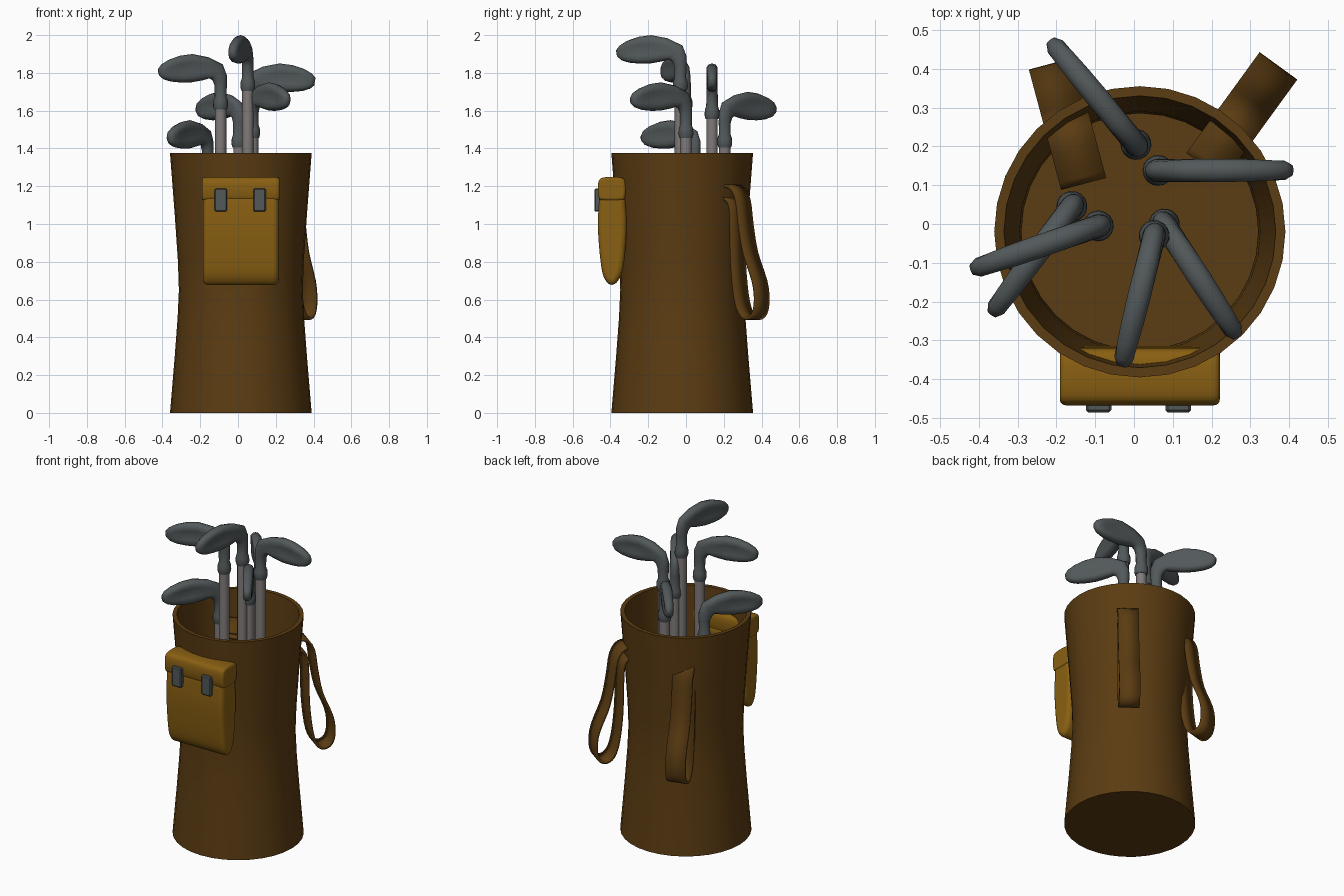
import bpy, bmesh, math
from mathutils import Vector

if "Cube" in bpy.data.objects:
    bpy.data.objects.remove(bpy.data.objects["Cube"])


def material(name, rgb):
    m = bpy.data.materials.new(name)
    m.diffuse_color = (*rgb, 1)
    m.use_nodes = True
    m.node_tree.nodes["Principled BSDF"].inputs["Base Color"].default_value = m.diffuse_color
    return m


BROWN = material("brown leather", (0.105, 0.045, 0.006))
TAN = material("mustard canvas", (0.25, 0.115, 0.006))
DARK = material("dark steel", (0.085, 0.098, 0.102))
STEEL = material("shaft steel", (0.22, 0.20, 0.195))
CX, CY = 0.015, -0.02


def finish(name, bm, mat, angle=50):
    bmesh.ops.recalc_face_normals(bm, faces=bm.faces)
    me = bpy.data.meshes.new(name)
    bm.to_mesh(me)
    bm.free()
    me.materials.append(mat)
    ob = bpy.data.objects.new(name, me)
    bpy.context.collection.objects.link(ob)
    bpy.ops.object.select_all(action='DESELECT')
    ob.select_set(True)
    bpy.context.view_layer.objects.active = ob
    bpy.ops.object.shade_smooth_by_angle(angle=math.radians(angle))
    return ob


def loft(name, rings, mat, angle=50):
    """Skin a list of closed rings and cap both ends."""
    bm = bmesh.new()
    vs = [[bm.verts.new(p) for p in r] for r in rings]
    n = len(vs[0])
    for a, b in zip(vs, vs[1:]):
        for i in range(n):
            j = (i + 1) % n
            bm.faces.new((a[i], a[j], b[j], b[i]))
    bm.faces.new(vs[0])
    bm.faces.new(vs[-1])
    return finish(name, bm, mat, angle)


def circle(x, y, z, r, n):
    return [(x + r * math.cos(2 * math.pi * i / n),
             y + r * math.sin(2 * math.pi * i / n), z) for i in range(n)]


def smooth_path(pts, steps=4, closed=False):
    """Catmull-Rom curve through 2D points."""
    P = [Vector(p) for p in pts]
    P = [P[-1]] + P + P[:2] if closed else [P[0]] + P + [P[-1]]
    out = []
    for a, b, c, d in zip(P, P[1:], P[2:], P[3:]):
        for k in range(steps):
            t = k / steps
            out.append(0.5 * (2 * b + (c - a) * t + (2 * a - 5 * b + 4 * c - d) * t * t
                              + (3 * b - a - 3 * c + d) * t ** 3))
    return out if closed else out + [P[-1]]


# Bag: waisted hollow tube with a floor
bag_profile = [(0.375, 0), (0.350, 0.3), (0.335, 0.5), (0.328, 0.65), (0.333, 0.8),
               (0.350, 1.05), (0.375, 1.375), (0.350, 1.375), (0.328, 1.05),
               (0.310, 0.8), (0.305, 0.65), (0.313, 0.5), (0.328, 0.3), (0.35, 0.03)]
loft("bag_body", [circle(CX, CY, z, r, 32) for r, z in bag_profile], BROWN)


# Pocket: side profiles extruded across x, with rounded ends
def slab(name, outline, half, bevel):
    pts = smooth_path(outline, 4, True)
    ob = loft(name, [[(CX + s * half, p.x, p.y) for p in pts] for s in (-1, 1)], TAN)
    m = ob.modifiers.new("round", 'BEVEL')
    m.width, m.segments, m.limit_method = bevel, 4, 'ANGLE'
    m.angle_limit = math.radians(60)


slab("pocket_body", [(-0.392, 0.678), (-0.425, 0.70), (-0.448, 0.77), (-0.465, 0.95),
                     (-0.463, 1.08), (-0.445, 1.16), (-0.335, 1.16), (-0.317, 1.08),
                     (-0.315, 0.95), (-0.332, 0.77), (-0.36, 0.70)], 0.201, 0.03)
slab("pocket_flap", [(-0.44, 1.125), (-0.463, 1.145), (-0.465, 1.215), (-0.44, 1.246),
                     (-0.345, 1.246), (-0.32, 1.215), (-0.322, 1.145), (-0.345, 1.125)],
     0.206, 0.018)

# Buckles
for side, x in (("left", -0.091), ("right", 0.114)):
    bm = bmesh.new()
    bmesh.ops.create_cube(bm, size=1)
    for v in bm.verts:
        v.co = (x + v.co.x * 0.066, -0.467 + v.co.y * 0.036, 1.127 + v.co.z * 0.122)
    bmesh.ops.bevel(bm, geom=bm.edges[:], offset=0.006, segments=1, affect='EDGES')
    finish("buckle_" + side, bm, DARK, 30)

# Hanging straps: ribbon loops (radius, height) that start and end inside the bag
strap_profile = [(0.23, 1.17), (0.30, 1.195), (0.37, 1.195), (0.415, 1.13), (0.435, 1.0),
                 (0.465, 0.85), (0.525, 0.70), (0.540, 0.60), (0.525, 0.525), (0.48, 0.50),
                 (0.435, 0.53), (0.405, 0.62), (0.385, 0.80), (0.38, 1.0), (0.37, 1.10),
                 (0.33, 1.135), (0.25, 1.13)]
for name, ox, oy, deg in (("strap_right", 0.05, -0.036, 54), ("strap_left", -0.071, -0.116, 105)):
    d = Vector((math.cos(math.radians(deg)), math.sin(math.radians(deg)), 0))
    across = Vector((-d.y, d.x, 0)) * 0.06
    bm = bmesh.new()
    rows = []
    for p in smooth_path(strap_profile, 3):
        c = Vector((ox, oy, p.y)) + d * p.x
        rows.append([bm.verts.new(c - across), bm.verts.new(c + across)])
    for a, b in zip(rows, rows[1:]):
        bm.faces.new((a[0], a[1], b[1], b[0]))
    ob = finish(name, bm, BROWN)
    m = ob.modifiers.new("thickness", 'SOLIDIFY')
    m.thickness, m.offset = 0.016, 0

# Club head sections: reach, height below top, tilt, half height, half thickness, dish
head = [(0, -0.295, 180, 0.034, 0.034, 0), (0, -0.275, 180, 0.040, 0.040, 0),
        (0, -0.245, 180, 0.038, 0.038, 0), (0, -0.225, 180, 0.031, 0.031, 0),
        (0.0, -0.16, 175, 0.034, 0.030, 0), (0.006, -0.125, 160, 0.042, 0.030, 0),
        (0.025, -0.092, 135, 0.052, 0.030, 0.1), (0.085, -0.078, 104, 0.063, 0.032, 0.4),
        (0.16, -0.075, 92, 0.075, 0.031, 0.6), (0.225, -0.080, 88, 0.071, 0.030, 0.6),
        (0.285, -0.088, 85, 0.058, 0.029, 0.45), (0.325, -0.094, 82, 0.040, 0.026, 0.2),
        (0.345, -0.097, 80, 0.020, 0.014, 0)]
# Clubs: shaft x, y, head top height, head tip x, y
clubs = [(-0.092, -0.005, 1.90, -0.41, -0.115), (0.052, -0.03, 2.00, -0.03, -0.36),
         (0.062, 0.138, 1.85, 0.41, 0.138), (0.078, 0.0, 1.75, 0.26, -0.28),
         (0.005, 0.205, 1.70, -0.205, 0.46), (-0.16, 0.045, 1.55, -0.365, -0.23)]
for i, (x, y, top, tx, ty) in enumerate(clubs, 1):
    d = Vector((tx - x, ty - y, 0)).normalized()
    side = Vector((-d.y, d.x, 0))
    rings = []
    for s, z, tilt, w, t, dish in head:
        c = Vector((x, y, top + z)) + d * s
        u = d * math.cos(math.radians(tilt)) + Vector((0, 0, math.sin(math.radians(tilt))))
        t *= 1 + dish
        ring = []
        for k in range(16):
            a = 2 * math.pi * k / 16
            sn = math.sin(a)
            ring.append(c + u * (w * math.cos(a)) + side * (t * sn * (1 - dish * sn ** 4)))
        rings.append(ring)
    loft(f"club_head_{i}", rings, DARK, 60)
    loft(f"club_shaft_{i}", [circle(x, y, z, 0.03, 12) for z in (0.03, top - 0.28)], STEEL)
